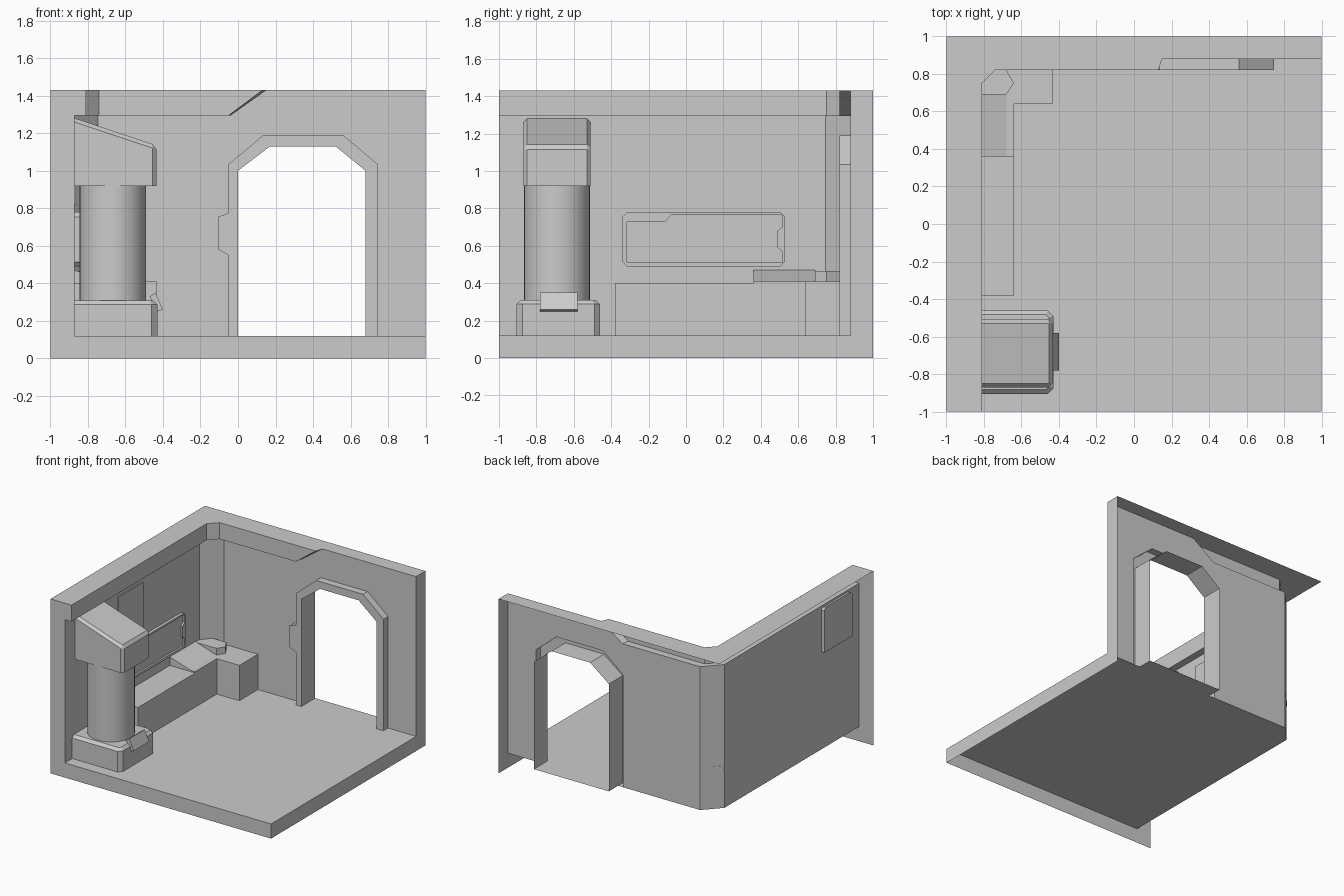
import bpy, bmesh
from mathutils import Vector

if "Cube" in bpy.data.objects:
    bpy.data.objects.remove(bpy.data.objects["Cube"])

VIEWER = Vector((4, -4, 4))
F, B, L, T, TB = 0.12, 0.88, -0.87, 1.43, 1.295   # floor, back wall, left wall, top, trim bottom


def finish(name, bm):
    me = bpy.data.meshes.new(name)
    bm.to_mesh(me)
    bm.free()
    ob = bpy.data.objects.new(name, me)
    bpy.context.collection.objects.link(ob)
    return ob


def sheet(name, polys, toward=VIEWER, sign=1):
    """Open surface whose faces point toward (or away from) a point."""
    bm = bmesh.new()
    for p in polys:
        f = bm.faces.new([bm.verts.new(v) for v in p])
        f.normal_update()
        if f.normal.dot(Vector(toward) - f.calc_center_median()) * sign < 0:
            f.normal_flip()
    bmesh.ops.remove_doubles(bm, verts=bm.verts, dist=1e-4)
    return finish(name, bm)


def prism(name, pts, axis, a, b, bevel=0, pick=None):
    """Extrude a 2D profile along an axis; bevel the edges chosen by pick."""
    def at(p, t):
        return {'x': (t, p[0], p[1]), 'y': (p[0], t, p[1]), 'z': (p[0], p[1], t)}[axis]
    bm = bmesh.new()
    lo = [bm.verts.new(at(p, a)) for p in pts]
    hi = [bm.verts.new(at(p, b)) for p in pts]
    bm.faces.new(lo)
    bm.faces.new(hi)
    for i in range(len(pts)):
        j = (i + 1) % len(pts)
        bm.faces.new((lo[i], lo[j], hi[j], hi[i]))
    bmesh.ops.recalc_face_normals(bm, faces=bm.faces)
    if bevel:
        es = [e for e in bm.edges if pick(e.verts[0].co, e.verts[1].co)]
        bmesh.ops.bevel(bm, geom=es, offset=bevel, segments=1, affect='EDGES')
    return finish(name, bm)


def rect(x0, x1, y0, y1):
    return [(x0, y0), (x1, y0), (x1, y1), (x0, y1)]


def wall_strip(path, z0, z1):
    return [[(*p, z0), (*q, z0), (*q, z1), (*p, z1)] for p, q in zip(path, path[1:])]


# Door outlines in x, z
inner = [(0, F), (0, 1.0), (0.17, 1.13), (0.52, 1.13), (0.68, 1.0), (0.68, F)]
outer = [(-0.05, F), (-0.05, 0.55), (-0.105, 0.58), (-0.105, 0.755), (-0.05, 0.775),
         (-0.05, 1.035), (0.135, 1.19), (0.56, 1.19), (0.745, 1.035), (0.745, F)]

# Floor with doorway threshold, and the cut edges of the slab
sheet("floor", [
    [(L, -1, F), (1, -1, F), (1, B, F), (0.68, B, F), (0.68, 1, F), (0, 1, F),
     (0, B, F), (-0.745, B, F), (L, 0.745, F)],
    [(1, -1, 0), (1, 1, 0), (1, 1, F), (1, B, F), (1, -1, F)]])
sheet("front_cut", [[(-1, -1, 0), (1, -1, 0), (1, -1, F), (L, -1, F), (L, -1, TB),
                     (-0.81, -1, TB), (-0.81, -1, T), (-1, -1, T)]])

# Walls
plain = [outer[0]] + outer[5:]
sheet("left_wall", wall_strip([(L, -1), (L, 0.745), (-0.745, B)], F, TB))
sheet("back_wall", [
    [(-0.745, B, F)] + [(x, B, z) for x, z in plain] +
    [(1, B, F), (1, B, T), (0.15, B, T), (-0.04, B, TB), (-0.745, B, TB)],
    [(1, B, F), (1, 1, F), (1, 1, T), (1, B, T)]])

# Upper trim and the top cap of the walls
rim = [(-0.81, -1), (-0.81, 0.75), (-0.74, 0.82)]
sheet("upper_trim", wall_strip(rim, TB, T) + [
    [(-0.74, 0.82, TB), (-0.05, 0.82, TB), (0.13, 0.82, T), (-0.74, 0.82, T)]])
sheet("trim_underside", [
    [(x, y, TB) for x, y in [(L, -1), (L, 0.745), (-0.745, B), (-0.04, B), (-0.05, 0.82)] + rim[::-1]],
    [(-0.05, 0.82, TB), (0.13, 0.82, T), (0.15, B, T), (-0.04, B, TB)]],
    toward=(0.5, 0.3, -3))
sheet("wall_top", [[(x, y, T) for x, y in [(-1, -1)] + rim +
                    [(0.13, 0.82), (0.15, B), (1, B), (1, 1), (-1, 1)]]])

# Door frame with side keypad, inner reveal reaching the back
sheet("door_frame_face", [[(x, 0.82, z) for x, z in outer + inner[::-1]]])
sheet("door_frame_side", [[(*(p[0], 0.82), p[1]), (q[0], 0.82, q[1]), (q[0], B, q[1]), (p[0], B, p[1])]
                          for p, q in zip(outer, outer[1:])], (0.34, 0.85, 0.65), -1)
sheet("door_reveal", [[(p[0], 0.82, p[1]), (q[0], 0.82, q[1]), (q[0], 1, q[1]), (p[0], 1, p[1])]
                      for p, q in zip(inner, inner[1:])], (0.34, 0.9, 0.6))

# Bench along the wall and raised corner counter
prism("bench", rect(L, -0.64, -0.38, 0.36), 'z', F, 0.40)
prism("corner_counter", [(L, 0.36), (-0.64, 0.36), (-0.64, 0.64), (-0.435, 0.64),
                         (-0.435, B), (-0.745, B), (L, 0.745)], 'z', F, 0.41)
prism("counter_wedge", [(L, 0.41), (-0.68, 0.41), (L, 0.47)], 'y', 0.36, 0.69)
prism("counter_tray", [(L, 0.69), (-0.68, 0.69), (-0.64, 0.75), (-0.68, 0.82),
                       (-0.80, 0.82), (L, 0.75)], 'z', 0.41, 0.465)

# Wall panel and long framed display
prism("wall_panel", rect(-0.315, 0.01, 0.82, 1.22), 'x', L, -0.862)
c = 0.025
display = prism("display_frame", [(-0.34 + c, 0.49), (0.53 - c, 0.49), (0.53, 0.49 + c), (0.53, 0.78 - c),
                                  (0.53 - c, 0.78), (-0.34 + c, 0.78), (-0.34, 0.78 - c), (-0.34, 0.49 + c)],
                'x', L, -0.845)
cutter = prism("display_cutter", [(-0.315, 0.51), (0.515, 0.51), (0.515, 0.57), (0.49, 0.59), (0.49, 0.68),
                                  (0.515, 0.70), (0.515, 0.765), (-0.08, 0.765), (-0.11, 0.73),
                                  (-0.315, 0.73)], 'x', -0.86, -0.80)
mod = display.modifiers.new("recess", 'BOOLEAN')
mod.object, mod.operation, mod.solver = cutter, 'DIFFERENCE', 'EXACT'
cutter.hide_render = True
cutter.hide_viewport = True

# Cylindrical machine: base, column, sloped head and control plate
prism("machine_base", [(L, -0.905), (-0.46, -0.905), (-0.43, -0.875), (-0.43, -0.49),
                       (-0.46, -0.46), (L, -0.46)], 'z', F, 0.31, 0.022,
      lambda a, b: min(a.z, b.z) > 0.3 and max(a.x, b.x) > -0.8)
bpy.ops.mesh.primitive_cylinder_add(vertices=32, radius=0.177, depth=0.61, location=(-0.668, -0.69, 0.615))
bpy.context.object.name = "machine_column"
bpy.ops.object.shade_smooth_by_angle()
prism("machine_head", [(-0.9, 0.92), (-0.435, 0.92), (-0.435, 1.135), (-0.9, 1.29)], 'y', -0.87, -0.51,
      0.02, lambda a, b: max(a.x, b.x) > -0.8 and max(a.z, b.z) > 1)
prism("control_plate", [(-0.47, 0.33), (-0.43, 0.25), (-0.40, 0.26), (-0.44, 0.35)], 'y', -0.78, -0.58)
